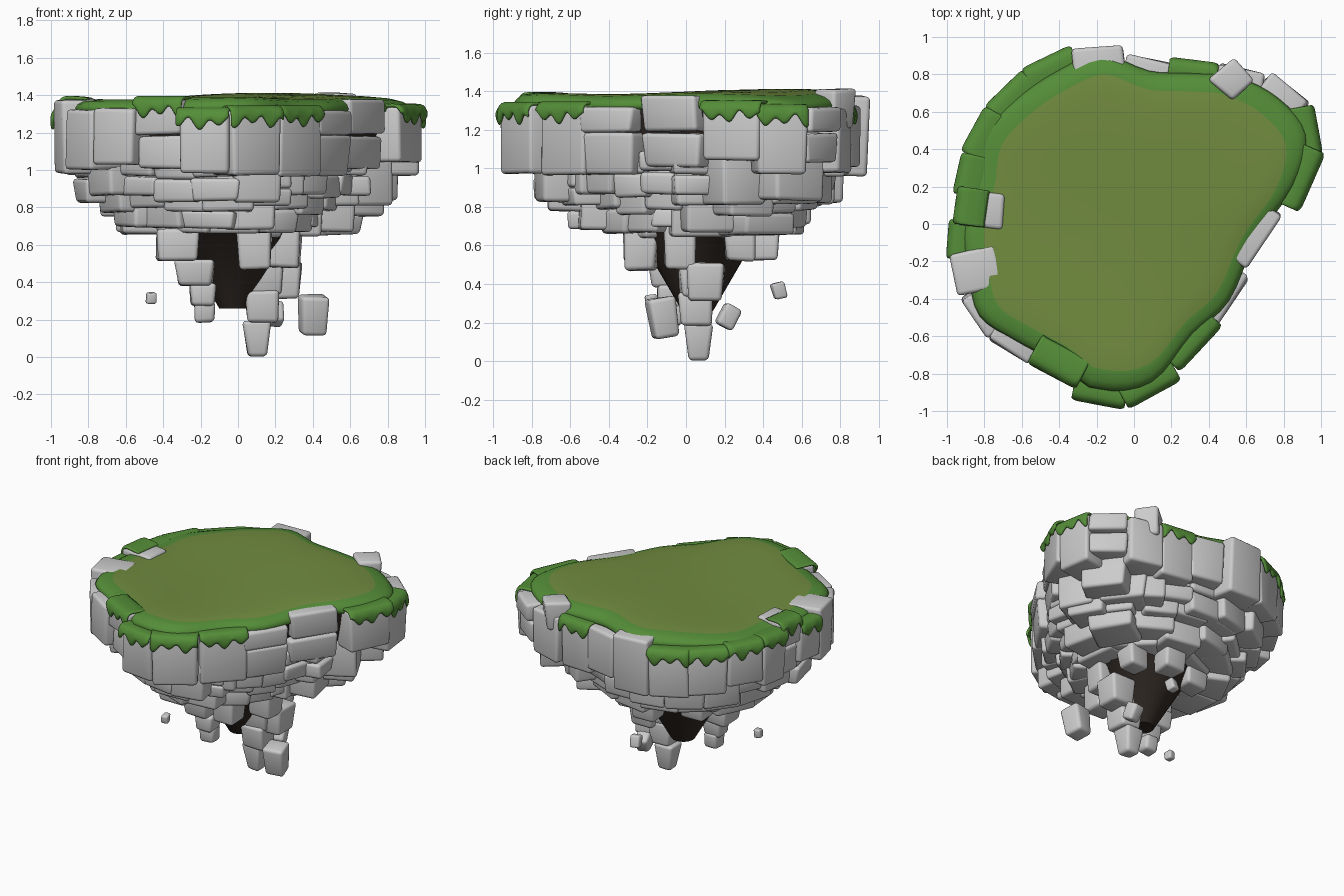
import bpy, bmesh, math, random
from mathutils import Vector, Matrix

if "Cube" in bpy.data.objects:
    bpy.data.objects.remove(bpy.data.objects["Cube"])

rng = random.Random(7)
U = rng.uniform


def material(name, rgb):
    m = bpy.data.materials.new(name)
    m.diffuse_color = (*rgb, 1)
    m.use_nodes = True
    m.node_tree.nodes["Principled BSDF"].inputs["Base Color"].default_value = m.diffuse_color
    return m


MEADOW = material("meadow_green", (0.165, 0.26, 0.05))
LEAF = material("leaf_green", (0.09, 0.27, 0.04))
EARTH = material("dark_earth", (0.03, 0.022, 0.017))


def finish(bm, name, mats=()):
    bmesh.ops.recalc_face_normals(bm, faces=bm.faces)
    me = bpy.data.meshes.new(name)
    bm.to_mesh(me)
    bm.free()
    for p in me.polygons:
        p.use_smooth = True
    ob = bpy.data.objects.new(name, me)
    bpy.context.collection.objects.link(ob)
    for m in mats:
        me.materials.append(m)
    return ob


def block(bm, center, size, yaw=0, taper=0.95, tilt=0, jit=0.012):
    """Rounded, slightly uneven stone; taper shrinks its lower end."""
    b = bmesh.new()
    bmesh.ops.create_cube(b, size=1)
    for v in b.verts:
        k = taper if v.co.z < 0 else 1
        v.co = Vector((v.co.x * size[0] * k, v.co.y * size[1] * k, v.co.z * size[2]))
        v.co += Vector((U(-jit, jit), U(-jit, jit), U(-jit, jit) * 0.5))
    bmesh.ops.bevel(b, geom=b.edges[:], offset=min(0.022, min(size) * 0.2), segments=3,
                    profile=0.5, affect='EDGES')
    b.transform(Matrix.Translation(center) @ Matrix.Rotation(yaw, 4, 'Z')
                @ Matrix.Rotation(tilt, 4, 'X'))
    me = bpy.data.meshes.new("tmp")
    b.to_mesh(me)
    b.free()
    bm.from_mesh(me)
    bpy.data.meshes.remove(me)


# Outer face of each rim stone, counterclockwise from the front
RIM = [Vector((x, y, 0)) for x, y in (
    (-.19, -.94), (.10, -.89), (.34, -.65), (.53, -.43), (.70, -.09), (.93, .23), (.96, .50),
    (.84, .73), (.58, .83), (.32, .85), (.09, .89), (-.19, .945), (-.46, .87), (-.68, .71),
    (-.84, .50), (-.92, .27), (-.93, .10), (-.97, -.08), (-.96, -.28), (-.86, -.51),
    (-.68, -.68), (-.43, -.79))]
BARE = {3, 4, 7, 8, 10, 11, 18, 19, 20}      # stones without grass
SPLIT = {3, 4, 7, 16, 21}                    # two stones stacked
TALL = {4, 11, 16, 18, 21}                   # stones rising above the turf
N = len(RIM)
POLAR = sorted((math.atan2(p.y, p.x), p.length) for p in RIM)
POLAR = ([(POLAR[-1][0] - math.tau, POLAR[-1][1])] + POLAR
         + [(POLAR[0][0] + math.tau, POLAR[0][1])])


def radius(a):
    """Island radius in direction a."""
    a = (a + math.pi) % math.tau - math.pi
    for (a0, r0), (a1, r1) in zip(POLAR, POLAR[1:]):
        if a0 <= a <= a1:
            return r0 + (r1 - r0) * (a - a0) / (a1 - a0)


def drip(bm, mat, w, zt):
    """Grass cap over the outer top edge of a stone, with a scalloped hem."""
    cols = 14
    ph = U(0, 6)
    rows = []
    for i in range(cols + 1):
        t = i / cols
        x = (t - 0.5) * (w + 0.012)
        end = 0.012 if i in (0, cols) else 0
        d = 0.065 + 0.03 * math.sin(t * w * 60 + ph) + 0.015 * math.sin(t * 9 + ph * 2)
        prof = [(-.15, .004), (-.03, .014), (0, .008), (.016, -.018), (.02, -d * .7), (.012, -d)]
        rows.append([bm.verts.new(mat @ Vector((x, y - end, zt + z))) for y, z in prof])
    for a, b in zip(rows, rows[1:]):
        for k in range(5):
            bm.faces.new((a[k], a[k + 1], b[k + 1], b[k]))


# Rim stones and their grass drips
rim, drips = bmesh.new(), bmesh.new()
for i, face in enumerate(RIM):
    p, q = RIM[i - 1], RIM[(i + 1) % N]
    w = min(.34, max(.19, (q - p).length / 2 * 1.03))
    yaw = math.atan2(q.y - p.y, q.x - p.x) + math.pi   # local +y faces outward
    out = Vector((-math.sin(yaw), math.cos(yaw), 0))
    z0, z1 = U(.96, 1.04), 1.375 if i in TALL else U(1.31, 1.335)
    mid = 1.185
    spans = [(z0, mid - .004), (mid + .004, z1)] if i in SPLIT else [(z0, z1)]
    for a, b in spans:
        inset = .02 if b < 1.2 else 0
        block(rim, face - out * (.12 + inset) + Vector((0, 0, (a + b) / 2)),
              (w, .24, b - a), yaw + U(-.04, .04), .97)
    if i not in BARE:
        drip(drips, Matrix.Translation(face) @ Matrix.Rotation(yaw, 4, 'Z'), w, z1)
block(rim, (.525, .77, 1.31), (.17, .17, .2), .8)      # turned corner stone
finish(rim, "rim_stones")
g = finish(drips, "grass_drips", [LEAF])
m = g.modifiers.new("thick", 'SOLIDIFY')
m.thickness, m.offset = .02, 0
m = g.modifiers.new("soft", 'SUBSURF')
m.levels = m.render_levels = 1

# Lower stone rings, stepping inward and down
for k, (s, z0, n) in enumerate([(.86, .83, 21), (.77, .77, 18), (.66, .67, 15), (.47, .65, 10)]):
    ring = bmesh.new()
    off = U(0, 1)
    for i in range(n):
        a = (i + off) * math.tau / n
        r = radius(a) * s * U(.96, 1.05)
        w = math.tau * r / n * U(1.0, 1.16)
        lo, hi = z0 + U(-.02, .045), z0 + .23 + U(0, .05)
        d = Vector((math.cos(a), math.sin(a), 0))
        cuts = [lo, (lo + hi) / 2 + U(-.03, .02), hi] if rng.random() < .22 else [lo, hi]
        for b0, b1 in zip(cuts, cuts[1:]):
            block(ring, d * (r - .14 - U(0, .02)) + Vector((0, 0, (b0 + b1) / 2)),
                  (w, .28, b1 - b0 - .004), a - math.pi / 2 + U(-.1, .1))
    finish(ring, "stone_ring_%d" % (k + 1))

# Stones under the belly: centre, width, height
bm = bmesh.new()
for x, y, z, w, h in [(-.33, -.22, .6, .23, .17), (.09, -.23, .58, .19, .22),
                      (.25, -.03, .59, .18, .22), (.24, .28, .6, .17, .16),
                      (.02, .4, .6, .18, .15), (-.28, .26, .62, .19, .12)]:
    block(bm, (x, y, z), (w, w * .9, h), U(-.1, .1), .9)
finish(bm, "belly_stones")

# Two hanging spikes of stacked stones
bm = bmesh.new()
for x, y, z, w, h in [(-.23, -.09, .45, .21, .14), (-.19, -.08, .335, .15, .12),
                      (-.18, -.07, .24, .12, .11), (.24, .1, .41, .2, .2),
                      (.14, .05, .42, .19, .17), (.13, .05, .27, .19, .17),
                      (.1, .065, .1, .15, .19)]:
    block(bm, (x, y, z), (w, w, h), U(-.1, .1), .65 if z < .2 else .85, jit=.008)
finish(bm, "hanging_spikes")

# Loose floating stones
bm = bmesh.new()
for x, y, z, w, h, tilt in [(.4, -.12, .225, .145, .21, .15), (.19, .22, .23, .1, .12, -.5),
                            (.07, .48, .365, .07, .085, .25), (-.465, -.18, .315, .055, .06, .1)]:
    block(bm, (x, y, z), (w, w, h), .2, .9, tilt, .006)
finish(bm, "floating_stones")


def loft(name, rings, mats, matfn=lambda i: 0):
    """Closed skin through a list of point loops, capped at both ends."""
    bm = bmesh.new()
    vs = [[bm.verts.new(p) for p in r] for r in rings]
    n = len(vs[0])
    for i, (a, b) in enumerate(zip(vs, vs[1:])):
        for j in range(n):
            f = bm.faces.new((a[j], a[(j + 1) % n], b[(j + 1) % n], b[j]))
            f.material_index = matfn(i)
    bm.faces.new(vs[0])
    bm.faces.new(vs[-1])
    return finish(bm, name, mats)


# Dark earth core: body following the outline, then a cone
ANG = [j * math.tau / 32 for j in range(32)]
core = [[(radius(a) * s * math.cos(a), radius(a) * s * math.sin(a), z) for a in ANG]
        for s, z in [(.86, 1.3), (.78, 1.06), (.6, .88), (.42, .72)]]
core += [[(-.02 + r * math.cos(a), .06 + r * math.sin(a), z) for a in ANG]
         for r, z in [(.29, .62), (.08, .26)]]
c = loft("earth_core", core, [EARTH])
bpy.context.view_layer.objects.active = c
c.select_set(True)
bpy.ops.object.shade_smooth_by_angle(angle=math.radians(35))

# Grass top: smoothed island outline pulled in a little, with gentle swells
loop = []
for i in range(N):
    p0, p1, p2, p3 = (RIM[(i + k) % N] * (.94 + .022 * math.sin(2.4 * (i + k)))
                      for k in (-1, 0, 1, 2))
    for t in (0, .25, .5, .75):
        loop.append(.5 * (2 * p1 + (p2 - p0) * t + (2 * p0 - 5 * p1 + 4 * p2 - p3) * t * t
                          + (3 * p1 - p0 - 3 * p2 + p3) * t ** 3))


def swell(p):
    return .012 * math.sin(4 * p.x + 1) + .014 * math.sin(3.2 * p.y + 2.2 * p.x - .6)


SKIN = [(.04, 1.388), (.3, 1.388), (.55, 1.388), (.75, 1.387), (.88, 1.382), (.95, 1.37),
        (.985, 1.352), (1.0, 1.33), (.99, 1.312), (.94, 1.305)]
loft("grass_top", [[(p.x * s, p.y * s, z + swell(p * s) * (1 if i < 6 else .6)) for p in loop]
                   for i, (s, z) in enumerate(SKIN)], [MEADOW, LEAF], lambda i: int(i >= 4))
